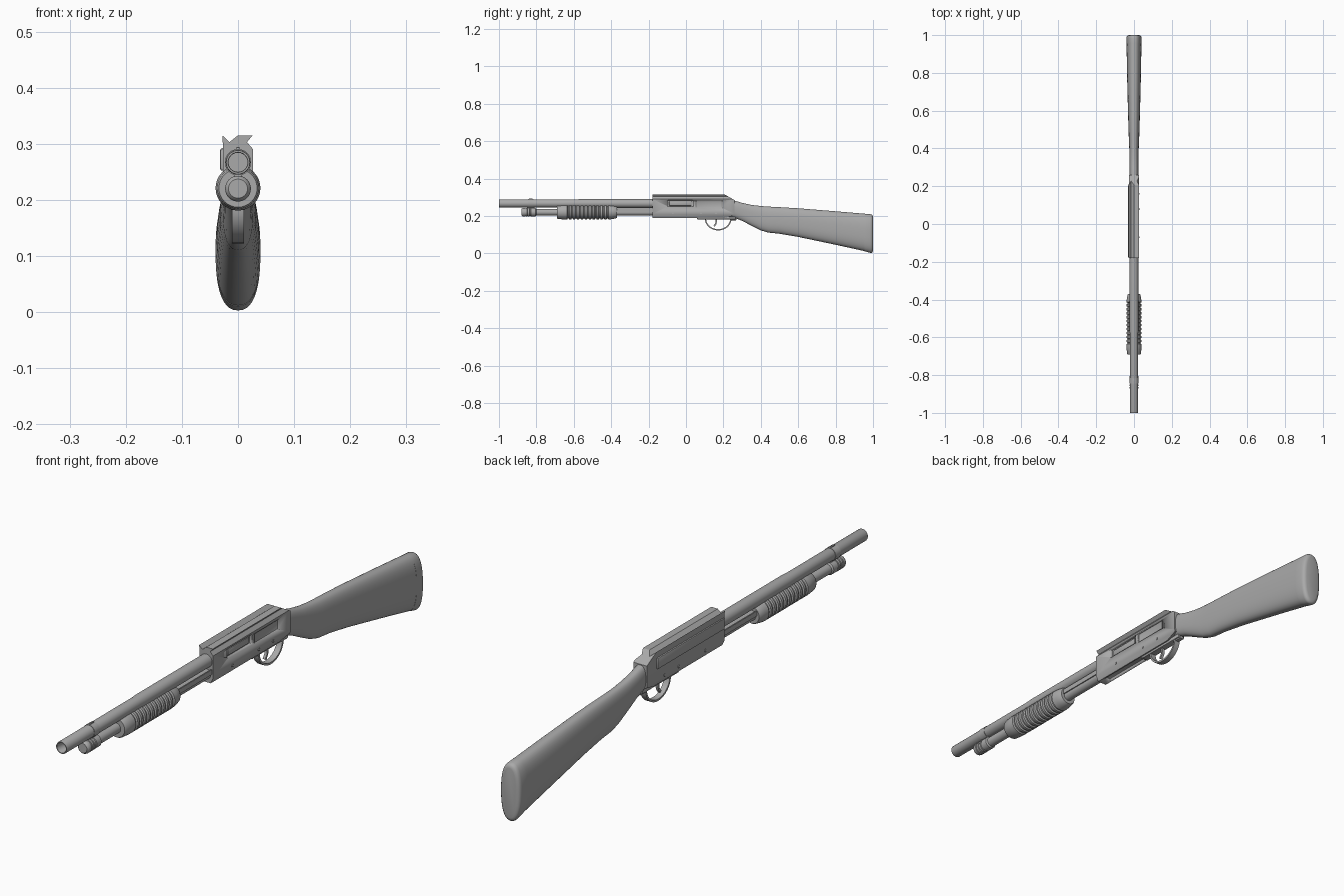
import bpy, bmesh
from math import sin, cos, pi, radians
from mathutils import Matrix, Vector

old = bpy.data.objects.get("Cube")
if old:
    bpy.data.objects.remove(old, do_unlink=True)

grey = bpy.data.materials.new("mid grey")
grey.use_nodes = True
grey.diffuse_color = (0.4, 0.4, 0.4, 1)
grey.node_tree.nodes["Principled BSDF"].inputs["Base Color"].default_value = (0.4, 0.4, 0.4, 1)


def finish(name, bm, smooth=35):
    bmesh.ops.recalc_face_normals(bm, faces=bm.faces)
    mesh = bpy.data.meshes.new(name)
    bm.to_mesh(mesh)
    bm.free()
    mesh.materials.append(grey)
    ob = bpy.data.objects.new(name, mesh)
    bpy.context.collection.objects.link(ob)
    bpy.ops.object.select_all(action='DESELECT')
    ob.select_set(True)
    bpy.context.view_layer.objects.active = ob
    bpy.ops.object.shade_smooth_by_angle(angle=radians(smooth))
    return ob


def loft(name, rings, sides=32, power=1.0, smooth=35):
    """Rings of (y, centre z, half width, half height) joined along y."""
    bm = bmesh.new()
    loops = []
    for y, z, rx, rz in rings:
        loop = []
        for i in range(sides):
            c, s = cos(2 * pi * i / sides), sin(2 * pi * i / sides)
            px = abs(c) ** power * (1 if c > 0 else -1)
            pz = abs(s) ** power * (1 if s > 0 else -1)
            loop.append(bm.verts.new((rx * px, y, z + rz * pz)))
        loops.append(loop)
    for a, b in zip(loops, loops[1:]):
        for i in range(sides):
            j = (i + 1) % sides
            bm.faces.new((a[i], a[j], b[j], b[i]))
    bm.faces.new(loops[0])
    bm.faces.new(loops[-1])
    return finish(name, bm, smooth)


def lathe(name, z, profile, sides=32):
    return loft(name, [(y, z, r, r) for y, r in profile], sides)


def box(name, x, y, z, bevel=0.0):
    bm = bmesh.new()
    bmesh.ops.create_cube(bm, size=1)
    for v in bm.verts:
        v.co = [lo + (c + 0.5) * (hi - lo) for c, (lo, hi) in zip(v.co, (x, y, z))]
    if bevel:
        bmesh.ops.bevel(bm, geom=bm.edges[:], offset=bevel, segments=2, affect='EDGES', profile=0.5)
    return finish(name, bm)


def strap(name, path, half_width, thick):
    """Flat band following a path of (y, z) points."""
    bm = bmesh.new()
    pts = [Vector((0, y, z)) for y, z in path]
    loops = []
    for i, p in enumerate(pts):
        t = (pts[min(i + 1, len(pts) - 1)] - pts[max(i - 1, 0)]).normalized()
        n = Vector((0, -t.z, t.y)) * thick / 2
        w = Vector((half_width, 0, 0))
        loops.append([bm.verts.new(p + q) for q in (n + w, n - w, -n - w, -n + w)])
    for a, b in zip(loops, loops[1:]):
        for i in range(4):
            j = (i + 1) % 4
            bm.faces.new((a[i], a[j], b[j], b[i]))
    bm.faces.new(loops[0])
    bm.faces.new(loops[-1])
    return finish(name, bm)


def cut(target, cutter):
    mod = target.modifiers.new("cut", 'BOOLEAN')
    mod.operation, mod.solver, mod.object = 'DIFFERENCE', 'EXACT', cutter
    bpy.context.view_layer.objects.active = target
    bpy.ops.object.modifier_apply(modifier=mod.name)
    bpy.data.objects.remove(cutter, do_unlink=True)


# Barrel with an open muzzle
lathe("barrel", 0.267, [(-0.95, 0.017), (-0.998, 0.017), (-1, 0.018), (-1, 0.021), (-0.997, 0.022),
                        (-0.58, 0.022), (-0.56, 0.0235), (-0.15, 0.0235)])
lathe("barrel_band", 0.267, [(-0.845, 0.021), (-0.845, 0.0235), (-0.815, 0.0235), (-0.815, 0.021)])
box("front_sight", (-0.003, 0.003), (-0.84, -0.82), (0.285, 0.294), 0.001)
box("barrel_lug", (-0.007, 0.007), (-0.85, -0.81), (0.225, 0.255))

# Magazine tube and ribbed cap
lathe("magazine_tube", 0.22, [(-0.85, 0.018), (-0.15, 0.018)])
cap = [(-0.88, 0.017), (-0.876, 0.021)]
for k in range(3):
    y = -0.87 + k * 0.013
    cap += [(y, 0.023), (y + 0.008, 0.023), (y + 0.009, 0.02), (y + 0.012, 0.02)]
lathe("magazine_cap", 0.22, cap + [(-0.83, 0.0225), (-0.805, 0.0225), (-0.8, 0.018)])

# Ribbed sliding fore-end and its action bars
grip = [(-0.69, 0.024), (-0.69, 0.034), (-0.685, 0.037), (-0.65, 0.04)]
for k in range(11):
    y = -0.635 + k * 0.021
    grip += [(y, 0.04), (y + 0.003, 0.035), (y + 0.008, 0.035), (y + 0.011, 0.04)]
lathe("fore_end", 0.221, grip + [(-0.395, 0.038), (-0.375, 0.034), (-0.37, 0.031), (-0.37, 0.02)])
for side, s in (("left", 1), ("right", -1)):
    box(side + "_action_bar", tuple(sorted((s * 0.018, s * 0.022))), (-0.4, -0.1), (0.222, 0.24))

# Receiver: grooved profile extruded along its length, sloped at the rear
profile = [(-0.018, 0.19), (-0.027, 0.21), (-0.027, 0.3), (-0.028, 0.315), (-0.015, 0.303), (0, 0.315),
           (0.026, 0.315), (0.016, 0.303), (0.027, 0.29), (0.027, 0.21), (0.018, 0.19)]
bm = bmesh.new()
face = bm.faces.new([bm.verts.new((x, -0.18, z)) for x, z in profile])
new = bmesh.ops.extrude_face_region(bm, geom=[face])["geom"]
bmesh.ops.translate(bm, vec=(0, 0.44, 0), verts=[g for g in new if isinstance(g, bmesh.types.BMVert)])
for point, normal in (((0, 0.205, 0.316), (0, 0.5, 0.87)), ((0, 0.2, 0.188), (0, 0.25, -0.97))):
    cutting = bmesh.ops.bisect_plane(bm, geom=bm.verts[:] + bm.edges[:] + bm.faces[:],
                                     plane_co=point, plane_no=normal, clear_outer=True)
    edges = [e for e in cutting["geom_cut"] if isinstance(e, bmesh.types.BMEdge)]
    bmesh.ops.holes_fill(bm, edges=edges)
receiver = finish("receiver", bm, 25)

# Ejection port, recessed side panel and loading port
cut(receiver, box("port_cutter", (0.017, 0.05), (-0.1, 0.04), (0.25, 0.284), 0.004))
cut(receiver, box("panel_cutter", (0.023, 0.05), (0.055, 0.19), (0.245, 0.28), 0.003))
cut(receiver, box("loading_cutter", (-0.013, 0.013), (-0.15, 0.05), (0.17, 0.2), 0.004))
box("bolt", (0.005, 0.023), (-0.09, 0.03), (0.254, 0.278), 0.004)
box("right_side_plate", (-0.032, -0.02), (-0.175, 0.205), (0.252, 0.292), 0.004)
for y in (-0.07, 0.08, 0.16):
    bm = bmesh.new()
    bmesh.ops.create_cone(bm, cap_ends=True, segments=12, radius1=0.005, radius2=0.005, depth=0.058,
                          matrix=Matrix.Translation((0, y, 0.214)) @ Matrix.Rotation(pi / 2, 4, 'Y'))
    finish("receiver_pin", bm)

# Trigger group
box("trigger_plate", (-0.013, 0.013), (0.06, 0.265), (0.182, 0.196), 0.002)
guard = [(0.172 + 0.068 * cos(a), 0.186 + 0.06 * sin(a)) for a in [pi + pi * i / 20 for i in range(21)]]
strap("trigger_guard", guard, 0.011, 0.007)
strap("trigger", [(0.158, 0.195), (0.162, 0.178), (0.16, 0.16), (0.15, 0.145)], 0.005, 0.008)
box("rear_tang", (-0.008, 0.008), (0.235, 0.27), (0.177, 0.187), 0.002)

# Shoulder stock: (y, top, bottom, half width)
outline = [(0.225, 0.285, 0.197, 0.022), (0.26, 0.282, 0.19, 0.023), (0.3, 0.27, 0.174, 0.023),
           (0.35, 0.259, 0.148, 0.024), (0.4, 0.253, 0.123, 0.025), (0.44, 0.25, 0.111, 0.027),
           (0.5, 0.247, 0.105, 0.029), (0.6, 0.241, 0.088, 0.032), (0.8, 0.225, 0.046, 0.037),
           (0.955, 0.212, 0.012, 0.0395)]
butt = [(0.955, 0.212, 0.011, 0.04), (0.985, 0.21, 0.003, 0.04), (0.993, 0.207, 0.003, 0.038),
        (0.998, 0.202, 0.008, 0.033), (1.0, 0.194, 0.016, 0.025)]
for name, rows in (("stock", outline), ("butt_pad", butt)):
    loft(name, [(y, (t + b) / 2, w, (t - b) / 2) for y, t, b, w in rows], 40, 0.82, 50)
